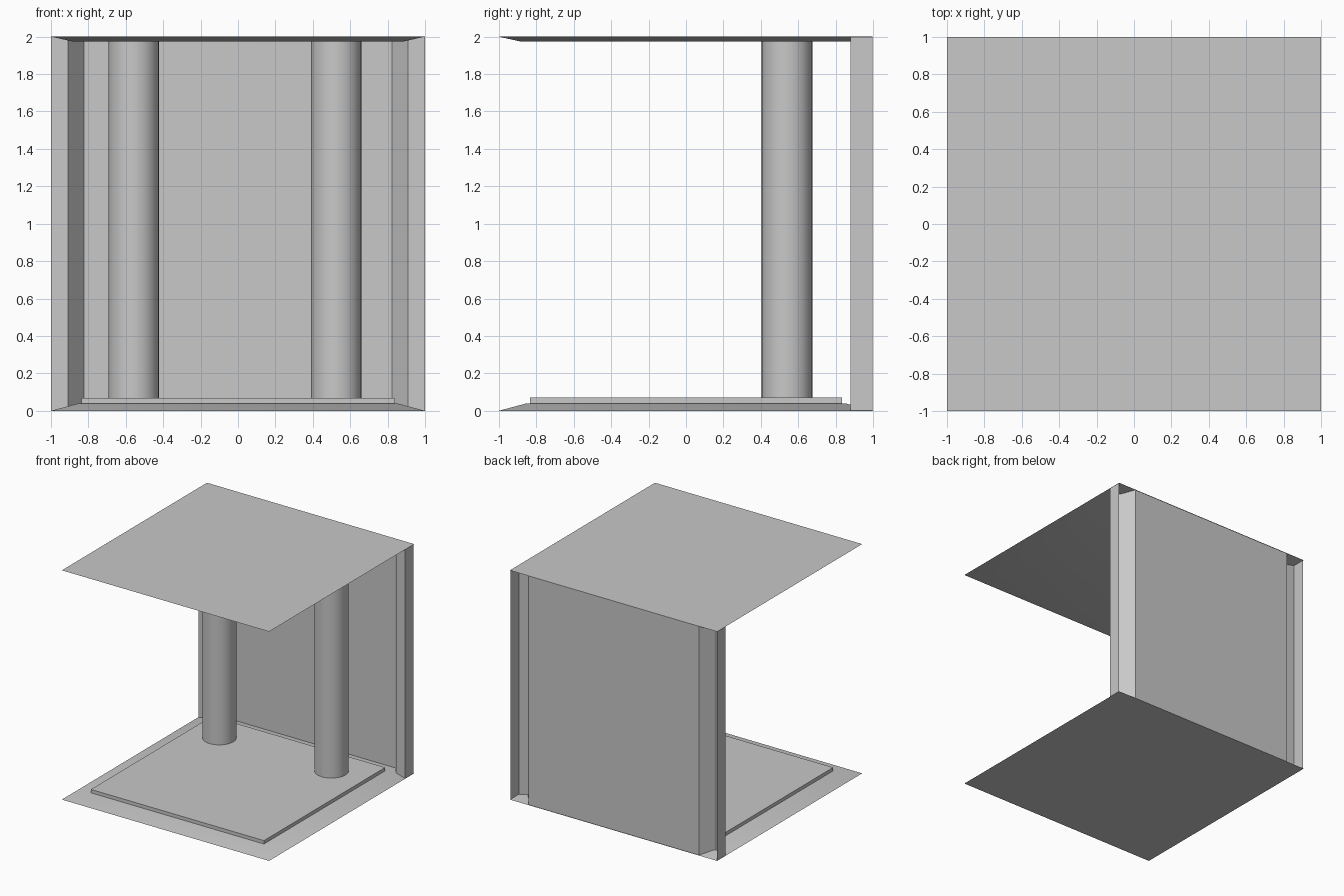
import bpy, bmesh, math

if "Cube" in bpy.data.objects:
    bpy.data.objects.remove(bpy.data.objects["Cube"], do_unlink=True)

GREY = (0.58, 0.58, 0.58, 1)
stone = bpy.data.materials.new("plain grey")
stone.use_nodes = True
stone.diffuse_color = GREY
stone.node_tree.nodes["Principled BSDF"].inputs["Base Color"].default_value = GREY


def add_part(name, bm, smooth=False):
    mesh = bpy.data.meshes.new(name)
    bm.to_mesh(mesh)
    bm.free()
    mesh.materials.append(stone)
    part = bpy.data.objects.new(name, mesh)
    bpy.context.collection.objects.link(part)
    if smooth:
        bpy.ops.object.select_all(action='DESELECT')
        part.select_set(True)
        bpy.context.view_layer.objects.active = part
        bpy.ops.object.shade_smooth_by_angle(angle=math.radians(30))
    return part


def slab(name, z_low, half_low, z_high, half_high, smooth=False):
    """Square block whose lower and upper faces may differ in size."""
    bm = bmesh.new()
    bmesh.ops.create_cube(bm, size=2)
    for v in bm.verts:
        upper = v.co.z > 0
        half = half_high if upper else half_low
        v.co.x *= half
        v.co.y *= half
        v.co.z = z_high if upper else z_low
    return add_part(name, bm, smooth)


# Floor with sloped border, raised floor plate, and ceiling
slab("floor_base", 0, 1, 0.04, 0.85, smooth=True)
slab("floor_plate", 0.04, 0.835, 0.07, 0.835)
slab("ceiling", 1.973, 0.88, 2, 1, smooth=True)

# Back wall sheet folded forward into hollow corner posts
half_profile = [(0.822, 0.996), (0.908, 0.88), (0.998, 0.88), (0.998, 0.996)]
profile = [(-x, y) for x, y in reversed(half_profile)] + half_profile
bm = bmesh.new()
columns = [(bm.verts.new((x, y, 0)), bm.verts.new((x, y, 2))) for x, y in profile]
for (a, b), (c, d) in zip(columns, columns[1:]):
    bm.faces.new((a, c, d, b))
add_part("back_wall", bm)

# Two round pillars
for name, x in (("right_pillar", -0.558), ("left_pillar", 0.525)):
    bm = bmesh.new()
    bmesh.ops.create_cone(bm, cap_ends=True, segments=32, radius1=0.135,
                          radius2=0.135, depth=1.93)
    bmesh.ops.translate(bm, verts=bm.verts, vec=(x, 0.54, 1.032))
    add_part(name, bm, smooth=True)
